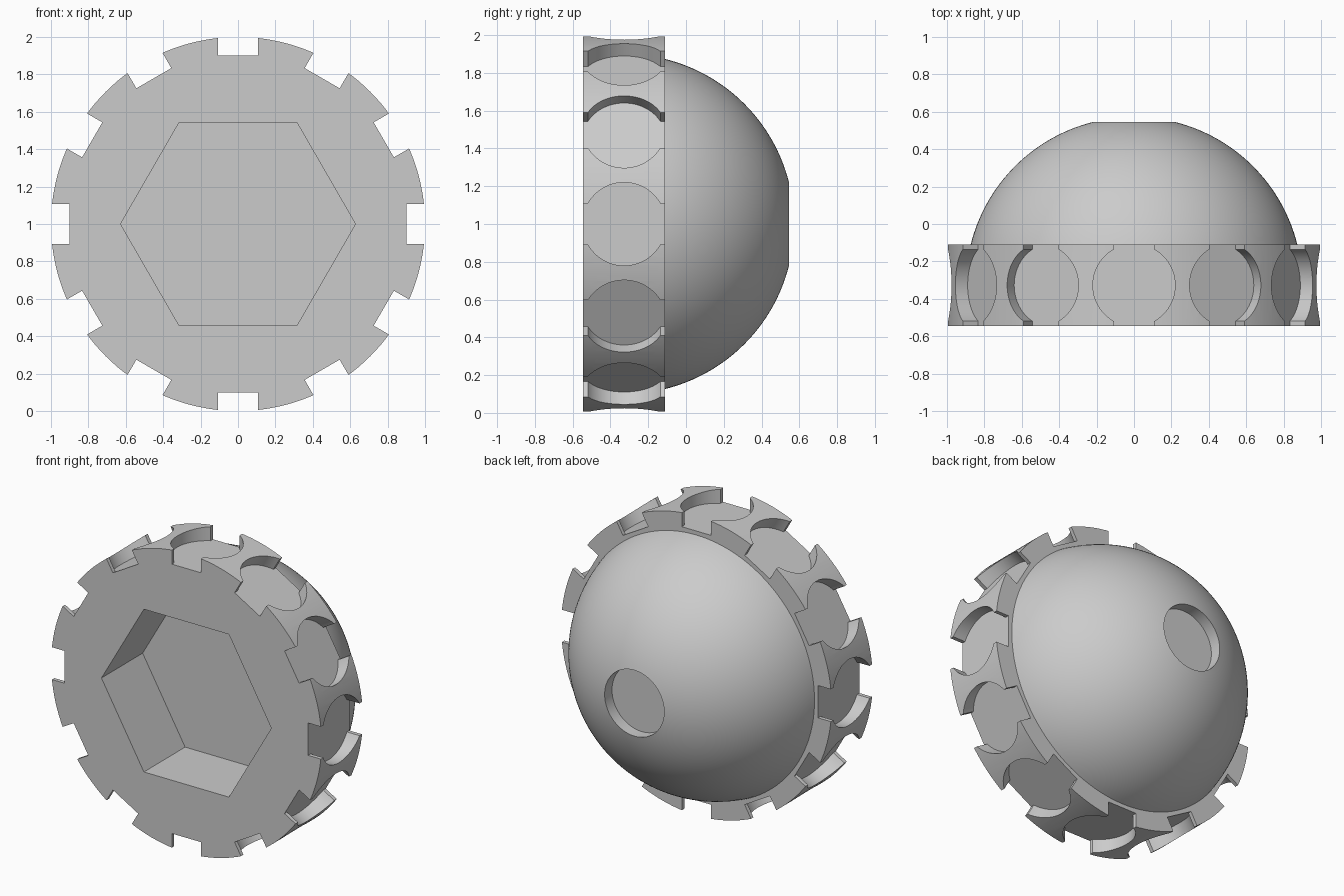
import bpy, bmesh
from math import sin, cos, pi, sqrt, asin, radians
from mathutils import Matrix, Vector

default = bpy.data.objects.get("Cube")
if default:
    bpy.data.objects.remove(default, do_unlink=True)

FRONT, BACK = -0.545, -0.11       # faces of the disc along y
MID = (FRONT + BACK) / 2          # dome centre and notch centre
RIM, DOME, HOLE, SLOT = 1.0, 0.9, 0.22, 0.108
HOLE_FLOOR = 0.467
CENTRE = Vector((0, 0, 1))

grey = bpy.data.materials.new("plain grey")
grey.use_nodes = True
colour = (0.6, 0.6, 0.6, 1)
grey.diffuse_color = colour
grey.node_tree.nodes["Principled BSDF"].inputs["Base Color"].default_value = colour


def make_object(name, bm):
    bmesh.ops.recalc_face_normals(bm, faces=bm.faces)
    mesh = bpy.data.meshes.new(name)
    bm.to_mesh(mesh)
    bm.free()
    mesh.materials.append(grey)
    obj = bpy.data.objects.new(name, mesh)
    bpy.context.collection.objects.link(obj)
    return obj


def add_prism(bm, points, direction):
    face = bm.faces.new([bm.verts.new(p) for p in points])
    top = bmesh.ops.extrude_face_region(bm, geom=[face])["geom"]
    bmesh.ops.translate(bm, vec=direction,
                        verts=[v for v in top if isinstance(v, bmesh.types.BMVert)])


# Disc and hollow-tipped dome, turned from one profile around the y axis
start, end = asin((BACK - MID) / DOME), pi / 2 - asin(HOLE / DOME)
profile = [(0, FRONT), (RIM, FRONT), (RIM, BACK)]
steps = 32
for i in range(steps + 1):
    a = start + (end - start) * i / steps
    profile.append((DOME * cos(a), MID + DOME * sin(a)))
profile += [(HOLE, HOLE_FLOOR), (0, HOLE_FLOOR)]

bm = bmesh.new()
verts = [bm.verts.new((r, y, 1)) for r, y in profile]
edges = [bm.edges.new(pair) for pair in zip(verts, verts[1:])]
bmesh.ops.spin(bm, geom=verts + edges, cent=CENTRE, axis=(0, 1, 0),
               angle=2 * pi, steps=144)
bmesh.ops.remove_doubles(bm, verts=bm.verts, dist=0.0001)
body = make_object("notched_disc_with_dome", bm)

# Notch outline: a round pocket joined to a straight slot running front to back
reach = 0.3
first = asin(SLOT / HOLE)
outline = []
for side in (1, -1):
    outline.append((side * SLOT, -side * reach))
    for i in range(25):
        a = -pi / 2 + first + (pi - 2 * first) * i / 24
        outline.append((side * HOLE * cos(a), side * HOLE * sin(a)))
    outline.append((side * SLOT, side * reach))

bm = bmesh.new()
for i in range(12):
    turn = Matrix.Rotation(i * pi / 6, 3, 'Y')
    points = [CENTRE + turn @ Vector((x, MID + y, DOME)) for x, y in outline]
    add_prism(bm, points, turn @ Vector((0, 0, 0.2)))

# Hexagonal socket in the front, as deep as the disc
hexagon = [CENTRE + Vector((0.628 * cos(i * pi / 3), BACK, 0.628 * sin(i * pi / 3)))
           for i in range(6)]
add_prism(bm, hexagon, Vector((0, -0.6, 0)))
cutter = make_object("notch_and_socket_cutter", bm)
cutter.hide_render = True

# Cut, then tidy the flat faces
cut = body.modifiers.new("cut", 'BOOLEAN')
cut.operation = 'DIFFERENCE'
cut.solver = 'EXACT'
cut.object = cutter
bpy.ops.object.select_all(action='DESELECT')
bpy.context.view_layer.objects.active = body
body.select_set(True)
bpy.ops.object.modifier_apply(modifier=cut.name)
bpy.data.objects.remove(cutter, do_unlink=True)

bm = bmesh.new()
bm.from_mesh(body.data)
bmesh.ops.dissolve_limit(bm, angle_limit=radians(0.1), verts=bm.verts, edges=bm.edges)
bm.to_mesh(body.data)
bm.free()
bpy.ops.object.shade_smooth_by_angle(angle=radians(25))
